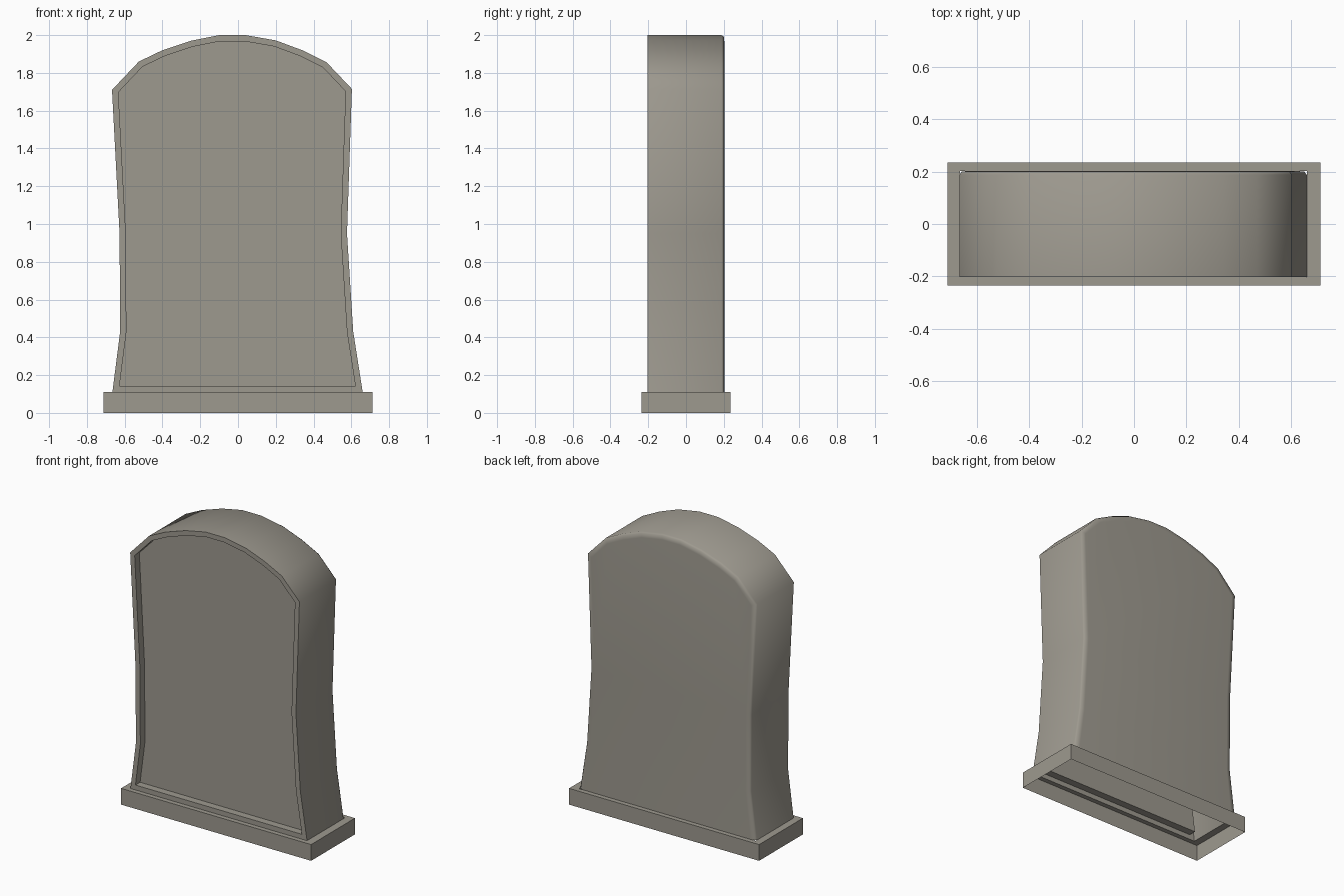
import bpy
import bmesh
import math
from mathutils import Vector

if "Cube" in bpy.data.objects:
    bpy.data.objects.remove(bpy.data.objects["Cube"])

# Single weathered stone colour
stone = bpy.data.materials.new("weathered stone")
stone.diffuse_color = (0.34, 0.32, 0.275, 1.0)
stone.use_nodes = True
stone.node_tree.nodes["Principled BSDF"].inputs["Base Color"].default_value = stone.diffuse_color

# Slab silhouette (x, z), bottom left, over the arch, to bottom right
OUTLINE = [(-0.665, 0.11), (-0.624, 0.43), (-0.627, 0.95), (-0.667, 1.71),
           (-0.525, 1.86), (-0.40, 1.92), (-0.25, 1.97), (-0.10, 2.0),
           (0.04, 2.0), (0.20, 1.972), (0.34, 1.92), (0.47, 1.855),
           (0.603, 1.715), (0.577, 0.95), (0.61, 0.43), (0.66, 0.11)]


def offset(points, dist, keep_bottom=False):
    """Move a clockwise closed outline inwards with mitred corners."""
    out = []
    n = len(points)
    for i in range(n):
        p = Vector(points[i])
        a = (p - Vector(points[i - 1])).normalized()
        b = (Vector(points[(i + 1) % n]) - p).normalized()
        na, nb = Vector((a.y, -a.x)), Vector((b.y, -b.x))
        q = p + (na + nb) * (dist / (1 + na.dot(nb)))
        if keep_bottom and i in (0, n - 1):
            q.y = p.y
        out.append((q.x, q.y))
    return out


def ring(bm, points, y):
    return [bm.verts.new((x, y, z)) for x, z in points]


def bridge(bm, a, b, closed=True):
    n = len(a)
    for i in range(n if closed else n - 1):
        j = (i + 1) % n
        bm.faces.new((a[i], a[j], b[j], b[i]))


def finish(bm, name, angle):
    me = bpy.data.meshes.new(name)
    bm.to_mesh(me)
    bm.free()
    me.materials.append(stone)
    ob = bpy.data.objects.new(name, me)
    bpy.context.collection.objects.link(ob)
    bpy.ops.object.select_all(action='DESELECT')
    ob.select_set(True)
    bpy.context.view_layer.objects.active = ob
    bpy.ops.object.shade_smooth_by_angle(angle=math.radians(angle))
    return ob


# Headstone slab: open underneath, framed recessed panel in front
bm = bmesh.new()
panel = offset(OUTLINE, 0.033)
front = ring(bm, OUTLINE, -0.203)
frame = ring(bm, panel, -0.203)
recess = ring(bm, panel, -0.153)
bridge(bm, frame, front)
bridge(bm, recess, frame)
bm.faces.new(recess)

# Side walls and softly rounded back edge
side = ring(bm, OUTLINE, 0.188)
edge = ring(bm, offset(OUTLINE, 0.008, True), 0.2)
back = ring(bm, offset(OUTLINE, 0.035, True), 0.203)
bridge(bm, front, side, closed=False)
bridge(bm, side, edge, closed=False)
bridge(bm, edge, back, closed=False)
bm.faces.new(back[::-1])
# Close the slivers between the back edge rings at the foot
bm.faces.new((side[0], edge[0], back[0], back[-1], edge[-1], side[-1]))
bmesh.ops.recalc_face_normals(bm, faces=bm.faces)
# Make sure the panel faces forwards
bm.faces.ensure_lookup_table()
panel_face = next(f for f in bm.faces if all(v in recess for v in f.verts))
if panel_face.normal.y > 0:
    bmesh.ops.reverse_faces(bm, faces=bm.faces)
finish(bm, "headstone_slab", 62)

# Plinth: four walls and a top ledge around the slab, open underneath
bm = bmesh.new()


def rect(x0, x1, y, z):
    return [bm.verts.new(c) for c in ((x0, -y, z), (x1, -y, z), (x1, y, z), (x0, y, z))]


foot = rect(-0.713, 0.713, 0.235, 0.0)
top = rect(-0.713, 0.713, 0.235, 0.11)
inner = rect(-0.665, 0.66, 0.203, 0.11)
bridge(bm, foot, top)
bridge(bm, top, inner)
finish(bm, "plinth", 40)
